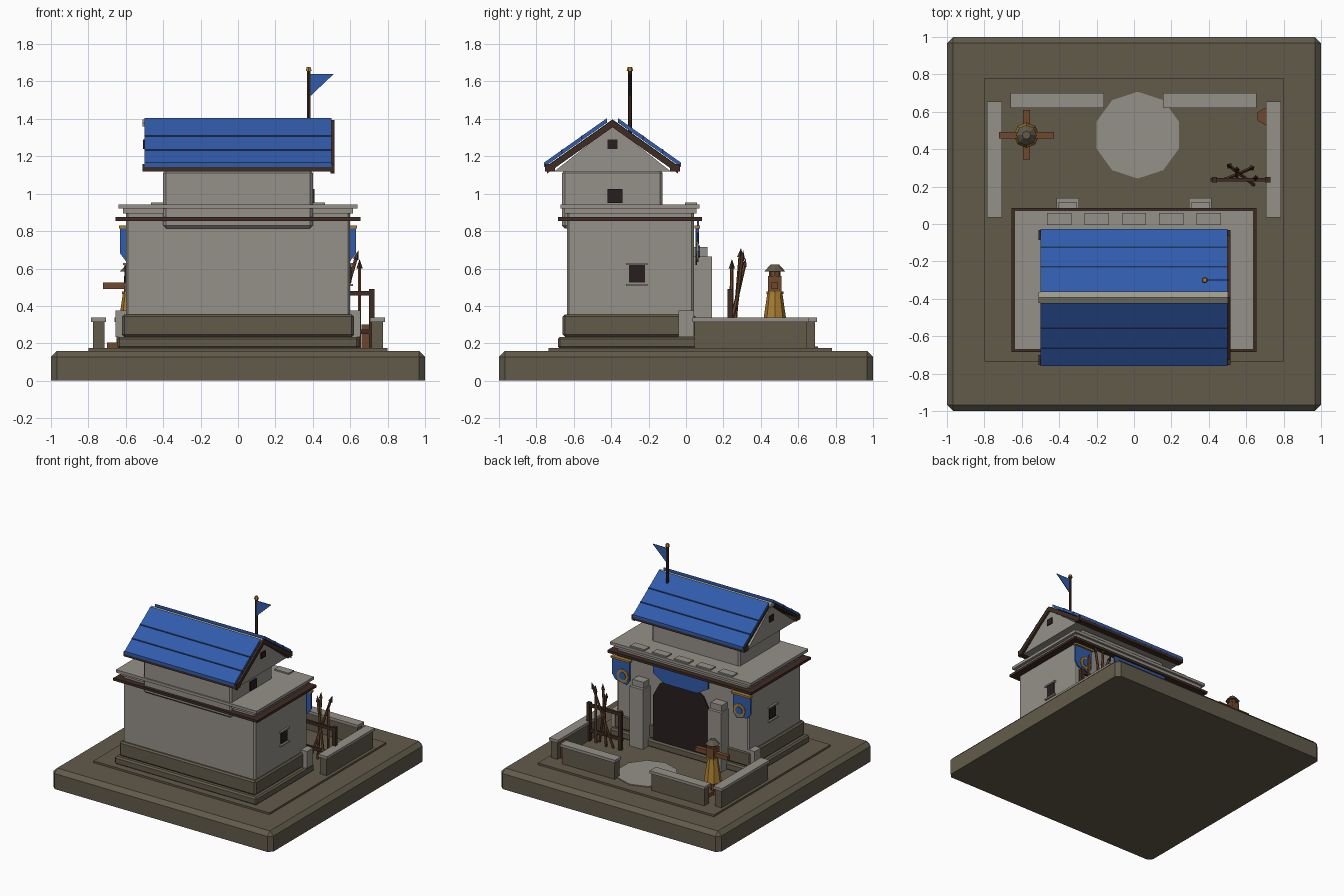
import bpy, bmesh, math
from mathutils import Vector

cube = bpy.data.objects.get("Cube")
if cube:
    bpy.data.objects.remove(cube, do_unlink=True)


def material(name, r, g, b):
    m = bpy.data.materials.new(name)
    m.use_nodes = True
    m.diffuse_color = (r, g, b, 1)
    m.node_tree.nodes["Principled BSDF"].inputs["Base Color"].default_value = (r, g, b, 1)
    return m


STONE = material("pale stone", .30, .28, .25)
EARTH = material("olive earth", .122, .105, .07)
BLUE = material("roof blue", .03, .107, .41)
NAVY = material("seam navy", .012, .03, .10)
DARK = material("dark timber", .048, .024, .016)
WOOD = material("brown wood", .16, .065, .027)
GOLD = material("straw gold", .40, .21, .03)
VOID = material("dark opening", .021, .013, .013)
RIDGE = material("ridge stone", .34, .33, .25)


def finish(name, bm, mat):
    bmesh.ops.recalc_face_normals(bm, faces=bm.faces)
    me = bpy.data.meshes.new(name)
    bm.to_mesh(me)
    bm.free()
    me.materials.append(mat)
    ob = bpy.data.objects.new(name, me)
    bpy.context.collection.objects.link(ob)
    return ob


def box(name, x, y, z, mat, bevel=0, keep_bottom=False):
    """Box from three (low, high) ranges with optional chamfers."""
    bm = bmesh.new()
    bmesh.ops.create_cube(bm, size=1)
    for v in bm.verts:
        v.co = [(a + b) / 2 + c * (b - a) for (a, b), c in zip((x, y, z), v.co)]
    if bevel:
        edges = [e for e in bm.edges
                 if not (keep_bottom and all(v.co.z < z[0] + .001 for v in e.verts))]
        bmesh.ops.bevel(bm, geom=edges, offset=bevel, segments=1, affect='EDGES')
    return finish(name, bm, mat)


def prism(name, outline, lo, hi, axis, mat):
    """Extrude a 2D outline along x ('X': points are y,z) or y ('Y': points are x,z)."""
    bm = bmesh.new()
    def place(p, d):
        return (d, p[0], p[1]) if axis == 'X' else (p[0], d, p[1])
    face = bm.faces.new([bm.verts.new(place(p, lo)) for p in outline])
    new = bmesh.ops.extrude_face_region(bm, geom=[face])["geom"]
    step = Vector(place((0, 0), hi - lo))
    bmesh.ops.translate(bm, vec=step, verts=[g for g in new if isinstance(g, bmesh.types.BMVert)])
    return finish(name, bm, mat)


def rod(name, a, b, r, mat, r2=None, sides=6):
    """Tapered rod between two points."""
    a, b = Vector(a), Vector(b)
    bm = bmesh.new()
    bmesh.ops.create_cone(bm, cap_ends=True, segments=sides, radius1=r,
                          radius2=r if r2 is None else r2, depth=(b - a).length)
    turn = (b - a).to_track_quat('Z', 'Y').to_matrix()
    bmesh.ops.rotate(bm, matrix=turn, verts=bm.verts)
    bmesh.ops.translate(bm, vec=(a + b) / 2, verts=bm.verts)
    return finish(name, bm, mat)


# Ground and plinths
box("ground_base", (-1, 1), (-1, 1), (0, .16), EARTH, .033, True)
box("yard_slab", (-.8, .8), (-.735, .78), (.15, .175), EARTH)
box("lower_plinth", (-.645, .645), (-.685, .07), (.17, .235), EARTH, .012)
box("upper_plinth", (-.62, .62), (-.66, .05), (.235, .355), EARTH, .012)
rod("paved_circle", (.02, .475, .165), (.02, .475, .182), .232, STONE, sides=10)

# Main hall
box("hall_walls", (-.6, .6), (-.637, .042), (.34, .91), STONE, .012)
box("timber_band", (-.655, .655), (-.685, .085), (.855, .875), DARK)
box("cornice_lower", (-.615, .615), (-.65, .055), (.895, .922), STONE)
box("cornice_upper", (-.64, .64), (-.672, .072), (.92, .943), STONE)
for i in range(5):
    x = (i - 2) * .2
    box("parapet_plate", (x - .065, x + .065), (-.005, .06), (.94, .954), STONE)
for s in (-1, 1):
    wall = sorted((s * .595, s * .606))
    sill = sorted((s * .595, s * .615))
    box("hall_window", wall, (-.305, -.22), (.525, .62), VOID)
    for z in (.506, .618):
        box("window_ledge", sill, (-.32, -.205), (z, z + .012), STONE)

# Gateway
arch = [(-.26, .235), (.26, .235), (.26, .6), (.2, .71), (.1, .77),
        (-.1, .77), (-.2, .71), (-.26, .6)]
prism("doorway", arch, .05, .058, 'Y', VOID)
drape = [(-.25, .86), (.25, .86), (.25, .79), (.15, .73), (-.15, .73), (-.25, .79)]
prism("door_drape", drape, .06, .07, 'Y', BLUE)
for s in (-1, 1):
    x = s * .355
    box("gate_pillar", (x - .06, x + .06), (.03, .14), (.17, .665), STONE)
    box("pillar_cap", (x - .05, x + .05), (.03, .115), (.665, .715), STONE)
    x = s * .618
    box("corner_block", (x - .036, x + .036), (-.04, .042), (.235, .375), STONE)
    banner = [(s * a, z) for a, z in
              ((.47, .82), (.63, .82), (.63, .68), (.60, .64), (.5, .62), (.47, .66))]
    prism("side_banner", banner, .05, .06, 'Y', BLUE)
    ends = sorted((s * .46, s * .635))
    box("banner_bar", ends, (.045, .075), (.815, .83), GOLD)
    rod("banner_ring", (s * .53, .055, .69), (s * .53, .068, .69), .055, GOLD, sides=8)
    rod("banner_disc", (s * .53, .06, .69), (s * .53, .074, .69), .032, BLUE, sides=8)

# Upper storey and gable
MID = -.393
box("upper_storey", (-.4, .4), (-.662, -.125), (.815, 1.125), STONE, .014)
prism("gable_loft", [(MID - .31, 1.12), (MID + .31, 1.12), (MID, 1.365)], -.5, .5, 'X', STONE)
box("storey_window", (.395, .409), (-.42, -.34), (.95, 1.025), VOID)
for s in (-1, 1):
    box("gable_window", sorted((s * .49, s * .508)), (-.42, -.365), (1.24, 1.29), VOID)

# Roof: each slope has a panel, seams, barge board and eave beam
RISE = .235 / .333
for s in (-1, 1):
    def slope(d0, d1, top, thick, crest=1.40):
        """Sloping strip between distances d0 and d1 from the ridge line."""
        def at(d, h):
            return (MID + s * d, crest - (d - .035) * RISE + h)
        return [at(d0, top), at(d1, top), at(d1, top - thick), at(d0, top - thick)]
    prism("roof_panel", slope(.03, .367, 0, .024), -.5, .5, 'X', BLUE)
    for d in (.165, .27):
        prism("roof_seam", slope(d - .004, d + .004, .003, .02), -.501, .501, 'X', NAVY)
    prism("roof_boards", slope(0, .36, -.028, .02), -.5, .5, 'X', DARK)
    prism("barge_board", slope(0, .35, -.03, .04), .495, .515, 'X', DARK)
    y = MID + s * .335
    box("eave_beam", (-.51, .515), (y - .027, y + .027), (1.12, 1.16), DARK)
prism("ridge_cap", [(MID - .03, 1.36), (MID + .03, 1.36), (MID + .03, 1.377),
                    (MID, 1.397), (MID - .03, 1.377)], -.51, .5, 'X', RIDGE)

# Flag
rod("flag_pole", (.378, -.3, 1.3), (.378, -.3, 1.66), .01, DARK)
rod("pole_knob", (.378, -.3, 1.655), (.378, -.3, 1.677), .018, GOLD, .012)
prism("pennant", [(.385, 1.64), (.512, 1.64), (.385, 1.52)], -.303, -.297, 'Y', BLUE)

# Yard walls with coping
def yard_wall(x, y):
    box("yard_wall", (x[0] + .01, x[1] - .01), (y[0] + .01, y[1] - .01), (.165, .318), EARTH)
    box("wall_coping", x, y, (.315, .338), STONE)


for s in (-1, 1):
    yard_wall(sorted((s * .705, s * .785)), (.035, .655))
yard_wall((-.66, -.16), (.62, .70))
yard_wall((.155, .655), (.62, .70))

# Straw dummy
X, Y = -.575, .475
box("dummy_foot_long", (X - .018, X + .018), (.345, .61), (.17, .205), WOOD)
box("dummy_foot_cross", (X - .125, X + .125), (Y - .018, Y + .018), (.17, .205), WOOD)
rod("dummy_post", (X, Y, .17), (X, Y, .56), .018, WOOD)
rod("dummy_skirt", (X, Y, .28), (X, Y, .47), .068, GOLD, .04, 8)
box("dummy_chest", (X - .035, X + .035), (Y - .036, Y + .036), (.475, .56), WOOD)
box("dummy_arms", (-.722, -.428), (Y - .018, Y + .018), (.49, .525), WOOD)
rod("dummy_collar", (X, Y, .463), (X, Y, .478), .045, GOLD, sides=8)
rod("dummy_head", (X, Y, .555), (X, Y, .59), .03, WOOD, sides=8)
rod("dummy_hat", (X, Y, .585), (X, Y, .622), .055, EARTH, .022, 8)

# Spear rack
for x in (.43, .715):
    box("rack_post", (x - .014, x + .014), (.222, .25), (.17, .49), DARK)
for z in (.25, .455):
    box("rack_rail", (.41, .73), (.227, .245), (z, z + .025), DARK)
for low, high in (((.49, .24), (.63, .30, .65)), ((.64, .21), (.51, .31, .61)),
                  ((.55, .25), (.55, .29, .66)), ((.65, .24), (.65, .245, .60))):
    foot, top = Vector((*low, .17)), Vector(high)
    tip = top + (top - foot).normalized() * .05
    rod("spear_shaft", foot, top, .01, WOOD)
    rod("spear_tip", top, tip, .017, DARK, 0, 4)

# Barrel tucked beside the wall
rod("barrel", (.70, .575, .17), (.70, .575, .30), .045, WOOD)
